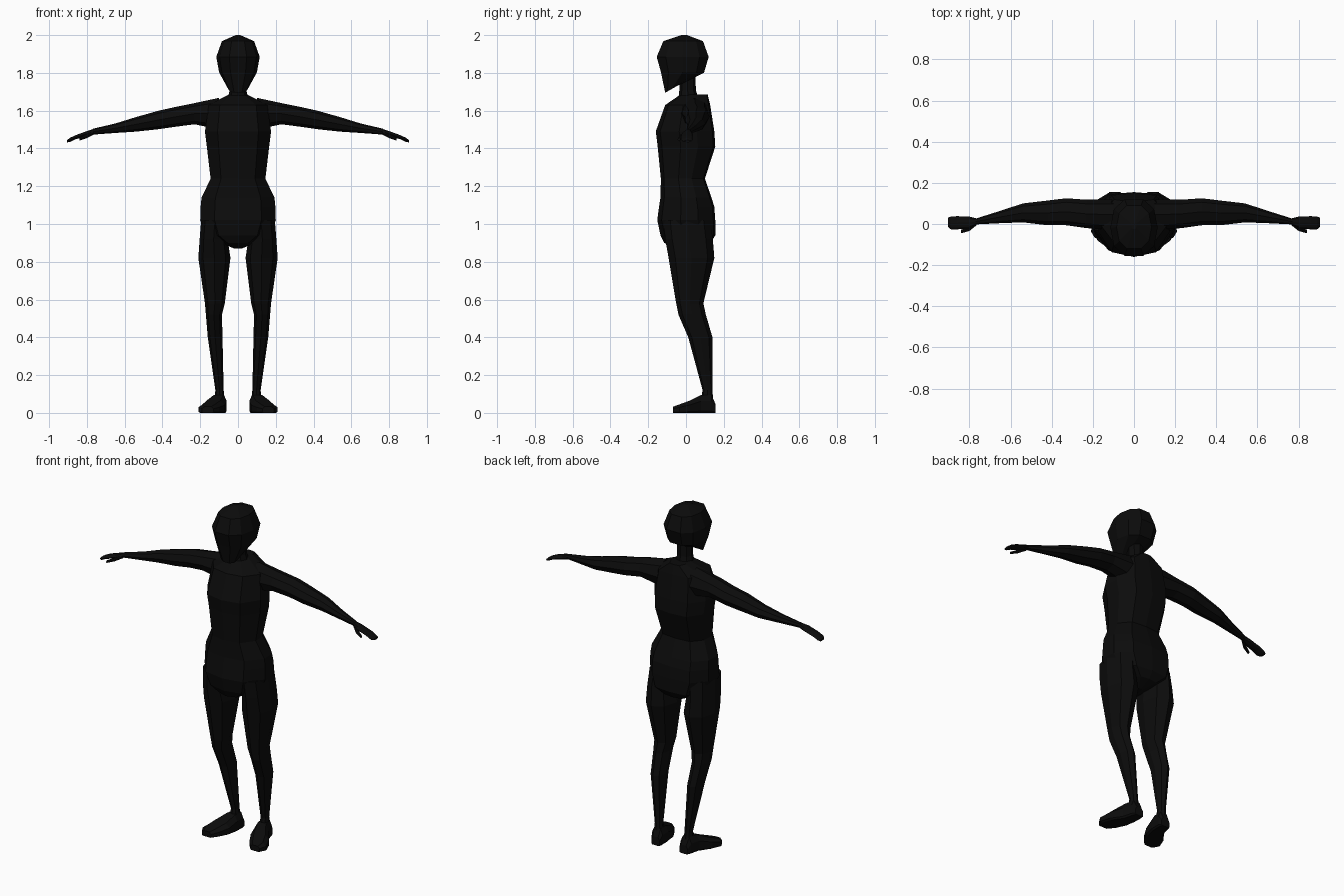
import bpy, bmesh, math

body_black = bpy.data.materials.new("body_black")
body_black.diffuse_color = (0.0035, 0.0035, 0.0035, 1)


def mirrored(half):
    """Close a half outline (a >= 0, listed front to back) into a full ring."""
    return half + [(-a, b) for a, b in reversed(half) if a > 0]


TRUNK = mirrored([(0, -1), (.62, -.85), (1, -.2), (.97, .4), (.62, .93), (0, 1)])
HEAD = mirrored([(.4, -1), (.85, -.65), (1, 0), (.85, .65), (.4, 1)])
LIMB = [(math.cos(t * math.pi / 4), math.sin(t * math.pi / 4)) for t in range(8)]
BOX = mirrored([(.8, -1), (1, -.8), (1, .3), (.6, 1)])


def loft(name, axis, shape, rings, side=1):
    """Skin rings of (position, a0, a1, b0, b1[, position at b1])."""
    bm = bmesh.new()
    loops = []
    for ring in rings:
        p, a0, a1, b0, b1 = ring[:5]
        p1 = ring[5] if len(ring) > 5 else p
        loop = []
        for u, v in shape:
            a = (a0 + a1) / 2 + u * (a1 - a0) / 2
            b = (b0 + b1) / 2 + v * (b1 - b0) / 2
            q = p + (p1 - p) * (v + 1) / 2
            co = {"x": (q, a, b), "y": (a, q, b), "z": (a, b, q)}[axis]
            loop.append(bm.verts.new((co[0] * side, co[1], co[2])))
        loops.append(loop)
    n = len(shape)
    for lo, hi in zip(loops, loops[1:]):
        for i in range(n):
            j = (i + 1) % n
            bm.faces.new((lo[i], lo[j], hi[j], hi[i]))
    bm.faces.new(loops[0])
    bm.faces.new(loops[-1])
    bmesh.ops.recalc_face_normals(bm, faces=bm.faces)
    mesh = bpy.data.meshes.new(name)
    bm.to_mesh(mesh)
    bm.free()
    mesh.materials.append(body_black)
    obj = bpy.data.objects.new(name, mesh)
    bpy.context.collection.objects.link(obj)


# Torso from crotch to shoulders: height, half width, front, back
torso = [(.87, .02, -.05, .06), (.90, .09, -.115, .13), (.94, .165, -.135, .155),
         (1.02, .20, -.152, .155), (1.09, .198, -.143, .15), (1.14, .193, -.135, .135),
         (1.24, .145, -.133, .10), (1.41, .165, -.15, .155), (1.49, .175, -.16, .15),
         (1.63, .155, -.11, .128), (1.685, .05, -.03, .115)]
loft("torso", "z", TRUNK, [(z, -w, w, f, b) for z, w, f, b in torso])

# Neck and head, with the jaw sloping down to the chin
loft("neck", "z", LIMB, [(1.665, -.055, .055, -.04, .065), (1.71, -.043, .043, -.035, .052),
                         (1.82, -.045, .045, -.035, .05)])
loft("head", "z", HEAD, [(1.695, -.052, .052, -.11, -.04, 1.735),
                         (1.805, -.10, .10, -.133, .095, 1.80),
                         (1.885, -.115, .115, -.155, .12),
                         (1.968, -.085, .085, -.12, .09),
                         (2.0, -.012, .012, -.025, .005)])

for label, s in (("left", 1), ("right", -1)):
    # Leg: thigh, knee, calf, ankle
    loft(label + "_leg", "z", LIMB,
         [(1.02, .05, .195, -.12, .13), (.92, .055, .203, -.11, .142),
          (.82, .04, .21, -.092, .15), (.58, .07, .175, -.052, .092),
          (.52, .085, .17, -.04, .105), (.40, .082, .16, .012, .14),
          (.12, .076, .12, .088, .14), (.05, .068, .125, .075, .145)], s)
    # Foot turned slightly outward
    loft(label + "_foot", "y", BOX,
         [(.155, .065, .12, 0, .05), (.135, .06, .13, 0, .095), (.08, .06, .145, 0, .095),
          (.02, .07, .19, 0, .065), (-.035, .10, .21, 0, .045),
          (-.068, .13, .19, 0, .033)], s)
    # Arm from shoulder to wrist
    loft(label + "_arm", "x", LIMB,
         [(.10, -.03, .12, 1.50, 1.668), (.23, -.02, .118, 1.528, 1.64),
          (.33, -.006, .125, 1.515, 1.62), (.42, -.006, .114, 1.502, 1.60),
          (.54, .008, .10, 1.489, 1.566), (.65, .004, .064, 1.482, 1.532),
          (.77, -.002, .026, 1.473, 1.504)], s)
    # Flat hand with a thumb
    loft(label + "_hand", "x", LIMB,
         [(.76, 0, .026, 1.475, 1.505), (.80, -.022, .036, 1.464, 1.492),
          (.86, -.026, .038, 1.449, 1.47), (.89, -.026, .036, 1.434, 1.456),
          (.905, -.012, .03, 1.432, 1.444)], s)
    loft(label + "_thumb", "x", LIMB,
         [(.765, -.006, .018, 1.472, 1.492), (.80, -.034, -.01, 1.455, 1.476),
          (.84, -.045, -.028, 1.441, 1.456)], s)
